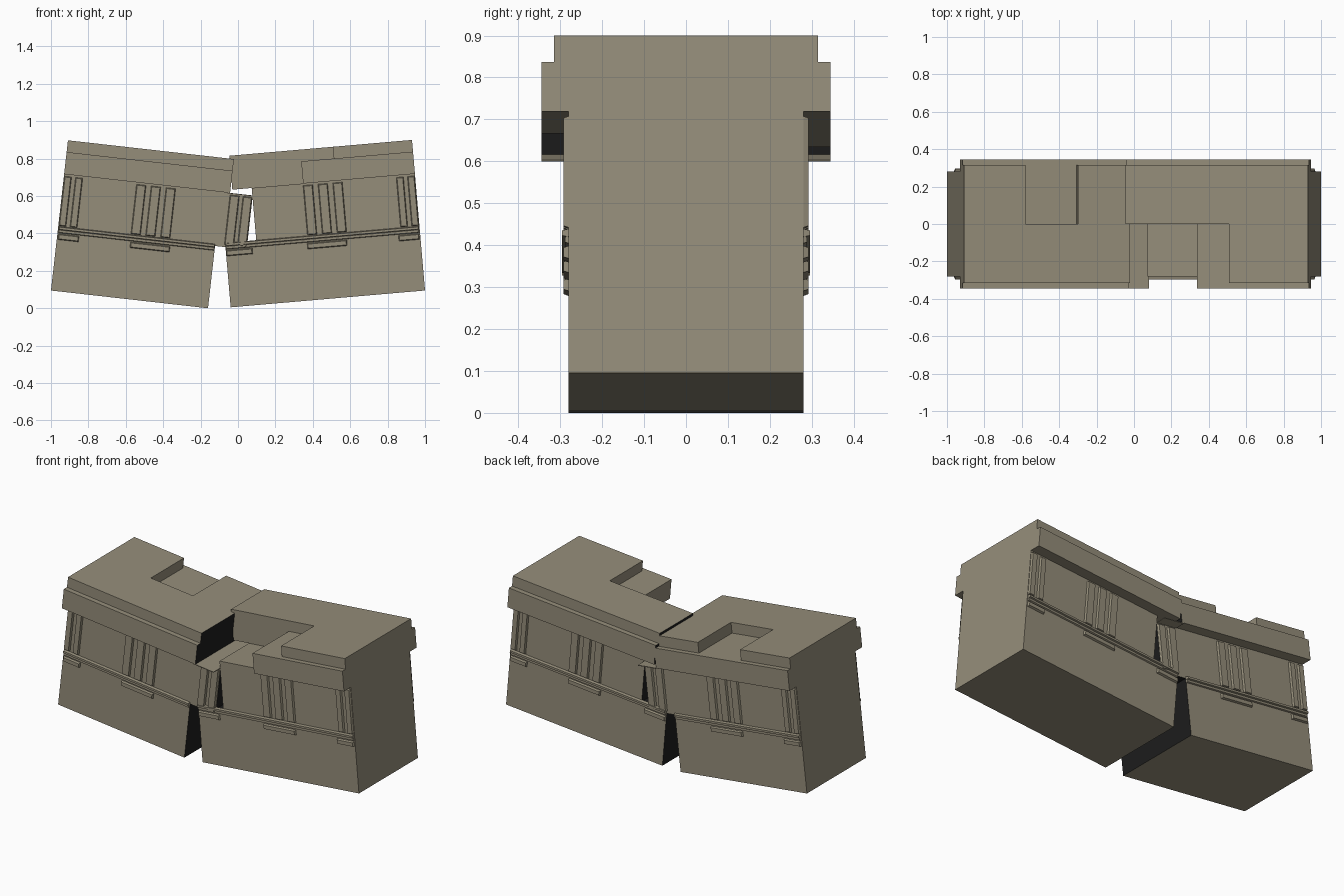
import bpy, bmesh, math
from mathutils import Vector

if "Cube" in bpy.data.objects:
    bpy.data.objects.remove(bpy.data.objects["Cube"], do_unlink=True)


def material(name, colour):
    mat = bpy.data.materials.new(name)
    mat.use_nodes = True
    mat.diffuse_color = colour
    mat.node_tree.nodes["Principled BSDF"].inputs["Base Color"].default_value = colour
    return mat


stone = material("weathered stone", (0.3, 0.268, 0.195, 1))
black = material("black break", (0.012, 0.012, 0.012, 1))

# Each half is laid out from its outer foot (u inward, v up), then tilted
LEAN = {-1: math.radians(6.45), 1: math.radians(4.95)}
FOOT_Z = 0.095


def place(side, u, y, v):
    c, s = math.cos(LEAN[side]), math.sin(LEAN[side])
    return Vector((side * (1 - u * c - v * s), y, FOOT_Z - u * s + v * c))


def part(name, side, boxes, break_u=None, break_v=None, taper=0):
    """One object made of boxes given as (u range, y range, v range).
    Faces lying on the break are black; taper narrows the outer face of trim."""
    bm = bmesh.new()
    for us, ys, vs in boxes:
        cube = bmesh.ops.create_cube(bm, size=1)
        outer = 1 if ys[0] > 0 else -1
        faces = {f for p in cube["verts"] for f in p.link_faces}
        for f in faces:
            n = f.normal
            on_end = n.x > 0.5 and us[1] == break_u
            on_joint = abs(n.z) > 0.5 and vs[n.z > 0] == break_v
            f.material_index = int(on_end or on_joint)
        for p in cube["verts"]:
            inset = taper if p.co.y * outer > 0 else 0
            u = us[p.co.x > 0] - math.copysign(inset, p.co.x)
            v = vs[p.co.z > 0] - math.copysign(inset, p.co.z)
            p.co = place(side, u, ys[p.co.y > 0], v)
    bmesh.ops.recalc_face_normals(bm, faces=bm.faces)
    mesh = bpy.data.meshes.new(name)
    bm.to_mesh(mesh)
    bm.free()
    mesh.materials.append(stone)
    mesh.materials.append(black)
    bpy.context.collection.objects.link(bpy.data.objects.new(name, mesh))


def both_faces(spans, depth, vs):
    """Thin trim repeated on the front and back walls."""
    return [(us, ys, vs) for us in spans
            for ys in ((-depth, -0.278), (0.278, depth))]


BODY, CORNICE, CAP = (-0.28, 0.28), (-0.345, 0.345), (-0.315, 0.315)
V_LEDGE, V_SOFFIT, V_STEP, V_TOP = 0.335, 0.626, 0.745, 0.808

# Trim positions shared by both halves
end_strips = [(0.002, 0.042), (0.062, 0.102)]
mid_strips = [(0.39, 0.443), (0.469, 0.522), (0.549, 0.602)]
break_strips = [(0.893, 0.945), (0.963, 1.014)]
brackets = [(0.005, 0.117), (0.393, 0.607)]

for side, label, low, high in ((-1, "right", 0.845, 1.015), (1, "left", 1.043, 0.876)):
    part(label + "_plinth", side, [((0, low), BODY, (0, V_LEDGE))], low, V_LEDGE)
    part(label + "_wall", side, [((0, high), BODY, (V_LEDGE, V_SOFFIT))], high, V_LEDGE)
    part(label + "_ledge", side,
         both_faces([(0.003, low)], 0.288, (0.31, 0.33))
         + both_faces([(0.003, low)], 0.296, (0.326, 0.346)), taper=0.004)
    extra = [(0.9, 1.042)] if side == 1 else []
    part(label + "_brackets", side,
         both_faces(brackets + extra, 0.292, (0.274, 0.306)), taper=0.005)
    extra = break_strips if side == -1 else []
    part(label + "_pilasters", side,
         both_faces(end_strips + mid_strips + extra, 0.292, (0.348, 0.616)), taper=0.005)

# Half with the notch in its rear roof
END = 0.893
part("right_cornice", -1, [((0, END), CORNICE, (V_SOFFIT, V_STEP))], END)
part("right_soffit_stub", -1, [((0.88, 1.015), CORNICE, (0.622, V_SOFFIT))])
part("right_roof_cap", -1, [
    ((0, END), (CAP[0], 0), (V_STEP, V_TOP)),
    ((0, 0.332), (0, CAP[1]), (V_STEP, V_TOP)),
    ((0.614, END), (0, CAP[1]), (V_STEP, V_TOP)),
], END)

# Half with the broken-out front corner
END = 0.98
part("left_cornice", 1, [
    ((0, END), (0, CORNICE[1]), (V_SOFFIT, V_STEP)),
    ((0, 0.6), (CORNICE[0], 0), (V_SOFFIT, V_STEP)),
], END)
part("left_roof_cap", 1, [
    ((0, END), (0, CAP[1]), (V_STEP, V_TOP)),
    ((0, 0.425), (CAP[0], 0), (V_STEP, V_TOP)),
], END)
